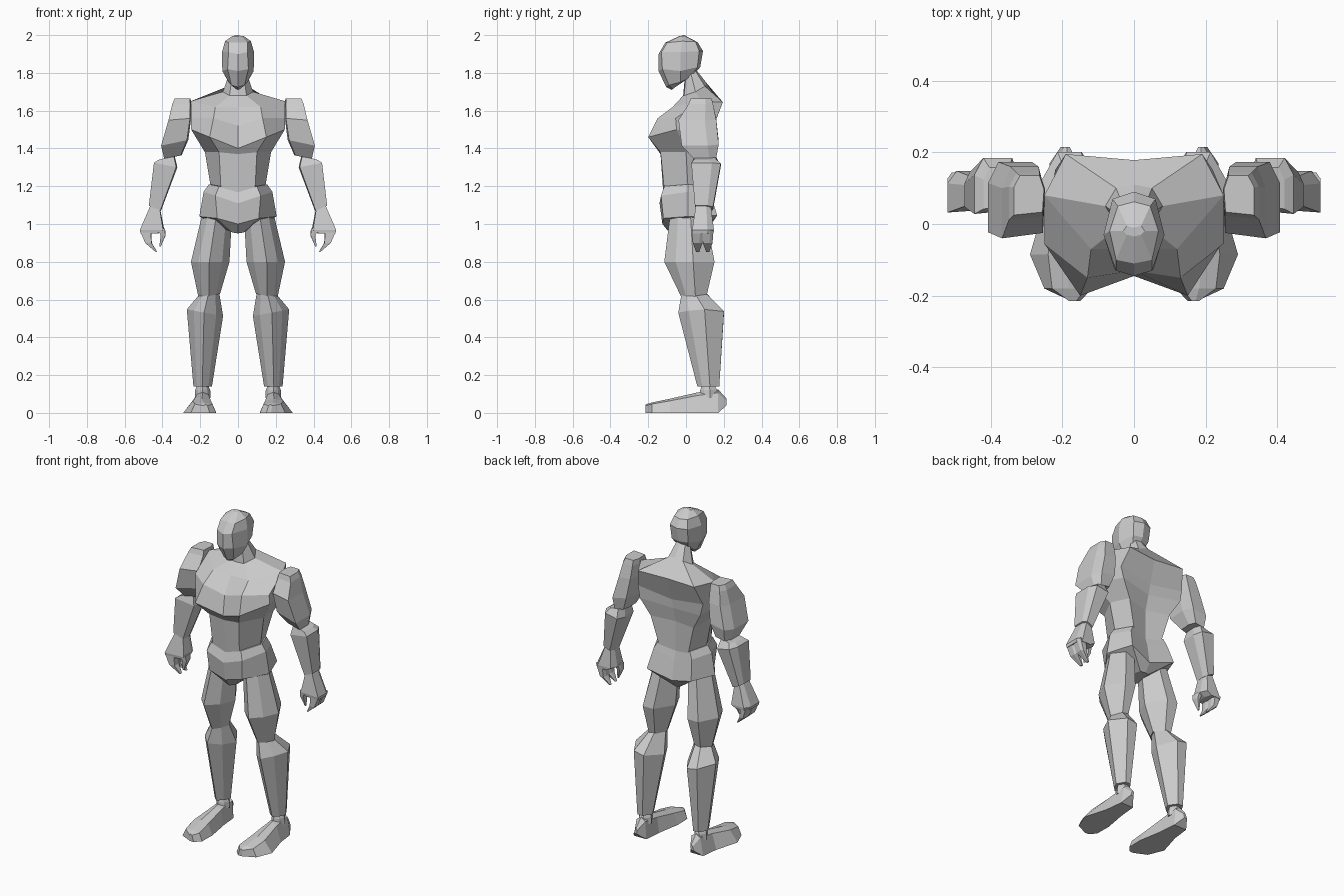
import bpy
import bmesh


def skin(name, rings):
    """Bridge equal-sized rings of points and close both ends."""
    bm = bmesh.new()
    loops = [[bm.verts.new(p) for p in ring] for ring in rings]
    n = len(loops[0])
    for a, b in zip(loops, loops[1:]):
        for i in range(n):
            j = (i + 1) % n
            bm.faces.new((a[i], a[j], b[j], b[i]))
    bm.faces.new(loops[0])
    bm.faces.new(loops[-1])
    bmesh.ops.remove_doubles(bm, verts=bm.verts, dist=0.0005)
    bmesh.ops.recalc_face_normals(bm, faces=bm.faces)
    mesh = bpy.data.meshes.new(name)
    bm.to_mesh(mesh)
    bm.free()
    obj = bpy.data.objects.new(name, mesh)
    bpy.context.collection.objects.link(obj)
    return obj


def body(name, rows):
    """Each row is half a ring, front centre to back centre; mirror it over x."""
    skin(name, [list(r) + [(-x, y, z) for x, y, z in r[-2:0:-1]] for r in rows])


def limb(name, shape, rows):
    """Rows are (z, centre x, centre y, half width, half depth, outward drop)."""
    for side, s in (("left", 1), ("right", -1)):
        skin(f"{side}_{name}",
             [[(s * (cx + u * rx), cy + v * ry, z - u * drop) for u, v in shape]
              for z, cx, cy, rx, ry, drop in rows])


# head
body("head", [
    [(0, -.035, 1.995), (.02, -.03, 1.995), (.03, -.02, 1.995), (.02, -.005, 1.995), (0, -.01, 2.0)],
    [(0, -.11, 1.96), (.05, -.1, 1.96), (.068, -.02, 1.968), (.045, .05, 1.965), (0, .062, 1.962)],
    [(0, -.145, 1.9), (.05, -.13, 1.91), (.085, -.03, 1.91), (.06, .07, 1.915), (0, .09, 1.915)],
    [(0, -.145, 1.81), (.055, -.125, 1.82), (.083, -.03, 1.81), (.055, .06, 1.83), (0, .075, 1.83)],
    [(0, -.105, 1.725), (.035, -.09, 1.735), (.05, -.03, 1.75), (.035, .03, 1.78), (0, .04, 1.79)],
    [(0, -.075, 1.71), (.012, -.07, 1.715), (.02, -.03, 1.745), (.012, .01, 1.77), (0, .015, 1.77)],
])

# neck, shoulders, chest and waist
body("torso", [
    [(0, -.005, 1.79), (.03, 0, 1.79), (.045, .025, 1.8), (.03, .05, 1.81), (0, .055, 1.815)],
    [(0, -.015, 1.68), (.045, -.01, 1.68), (.08, .05, 1.7), (.05, .1, 1.73), (0, .11, 1.745)],
    [(0, -.07, 1.62), (.12, -.07, 1.62), (.25, .08, 1.65), (.19, .195, 1.645), (0, .178, 1.64)],
    [(0, -.13, 1.52), (.13, -.15, 1.56), (.25, -.055, 1.56), (.22, .15, 1.53), (0, .14, 1.5)],
    [(0, -.145, 1.4), (.15, -.2, 1.46), (.248, -.05, 1.5), (.205, .155, 1.46), (0, .125, 1.44)],
    [(0, -.135, 1.37), (.1, -.135, 1.38), (.175, 0, 1.38), (.145, .135, 1.36), (0, .1, 1.35)],
    [(0, -.12, 1.16), (.09, -.115, 1.18), (.145, .01, 1.2), (.1, .12, 1.19), (0, .1, 1.16)],
])

# pelvis with a raised hip line
body("pelvis", [
    [(0, -.12, 1.17), (.1, -.115, 1.2), (.155, .01, 1.21), (.11, .12, 1.2), (0, .1, 1.17)],
    [(0, -.14, 1.11), (.12, -.132, 1.15), (.182, .01, 1.17), (.13, .13, 1.16), (0, .115, 1.12)],
    [(0, -.125, 1.0), (.11, -.12, 1.03), (.205, .01, 1.04), (.15, .165, 1.045), (0, .135, 1.0)],
    [(0, -.085, .95), (.03, -.06, .955), (.04, .02, .96), (.03, .09, .955), (0, .1, .95)],
])

# arms: boxy sections, cut square to the slanted limb
ARM = [(1, -1), (1, .4), (.6, 1), (-.7, 1), (-1, .3), (-.9, -.85)]
limb("upper_arm", ARM, [
    (1.665, .293, .08, .042, .055, 0), (1.635, .298, .078, .05, .065, 0),
    (1.555, .308, .06, .06, .1, .005), (1.43, .335, .075, .072, .098, .015),
    (1.355, .345, .1, .046, .06, .008)])
limb("forearm", ARM, [
    (1.352, .378, .1, .042, .058, .012), (1.312, .383, .106, .062, .078, -.012),
    (1.083, .44, .095, .032, .048, -.014)])

# hands: palm, two curled finger groups and a thumb
limb("palm", ARM, [
    (1.085, .438, .092, .027, .04, -.01), (.968, .455, .09, .065, .058, 0),
    (.95, .47, .09, .046, .056, 0)])
for i, y in enumerate((.062, .115)):
    limb(f"fingers_{i + 1}", ARM, [
        (.968, .49, y, .03, .029, 0), (.9, .474, y, .018, .026, 0), (.852, .432, y, .004, .008, 0)])
limb("thumb", ARM, [
    (.975, .406, .07, .02, .03, 0), (.94, .396, .068, .013, .022, 0),
    (.88, .413, .066, .004, .006, 0)])

# legs: lozenge sections with blunt back edges
LEG = [(.05, -1), (.62, -.55), (1, .15), (.4, 1), (-.3, 1), (-1, .15), (-.62, -.55)]
limb("thigh", LEG, [
    (1.04, .112, .01, .08, .095, 0), (.8, .147, .018, .102, .133, 0),
    (.62, .152, .04, .057, .068, .01)])
limb("shin", LEG, [
    (.64, .152, .04, .05, .062, .01), (.53, .175, .08, .096, .121, -.018),
    (.14, .187, .118, .049, .058, 0)])
limb("ankle", LEG, [
    (.145, .187, .118, .03, .035, 0), (.12, .187, .12, .04, .045, 0),
    (.08, .187, .12, .042, .05, 0)])

# feet: sections along y as (y, inner x, outer x, sole z, top z, top narrowing)
FOOT = [(-.215, .15, .175, 0, .045, .8), (-.18, .117, .25, 0, .055, .7),
        (-.085, .115, .29, 0, .075, .55), (.06, .14, .248, 0, .108, .6),
        (.17, .15, .235, 0, .125, .7), (.215, .185, .204, .04, .075, .8)]
for side, s in (("left", 1), ("right", -1)):
    rings = []
    for y, x0, x1, z0, z1, k in FOOT:
        c, h = (x0 + x1) / 2, (x1 - x0) / 2
        c_top = c * .5 + .09
        rings.append([(s * x0, y, z0), (s * x1, y, z0), (s * (c_top + h * k), y, z1 * .85),
                      (s * c_top, y, z1), (s * (c_top - h * k), y, z1 * .85)])
    skin(f"{side}_foot", rings)
